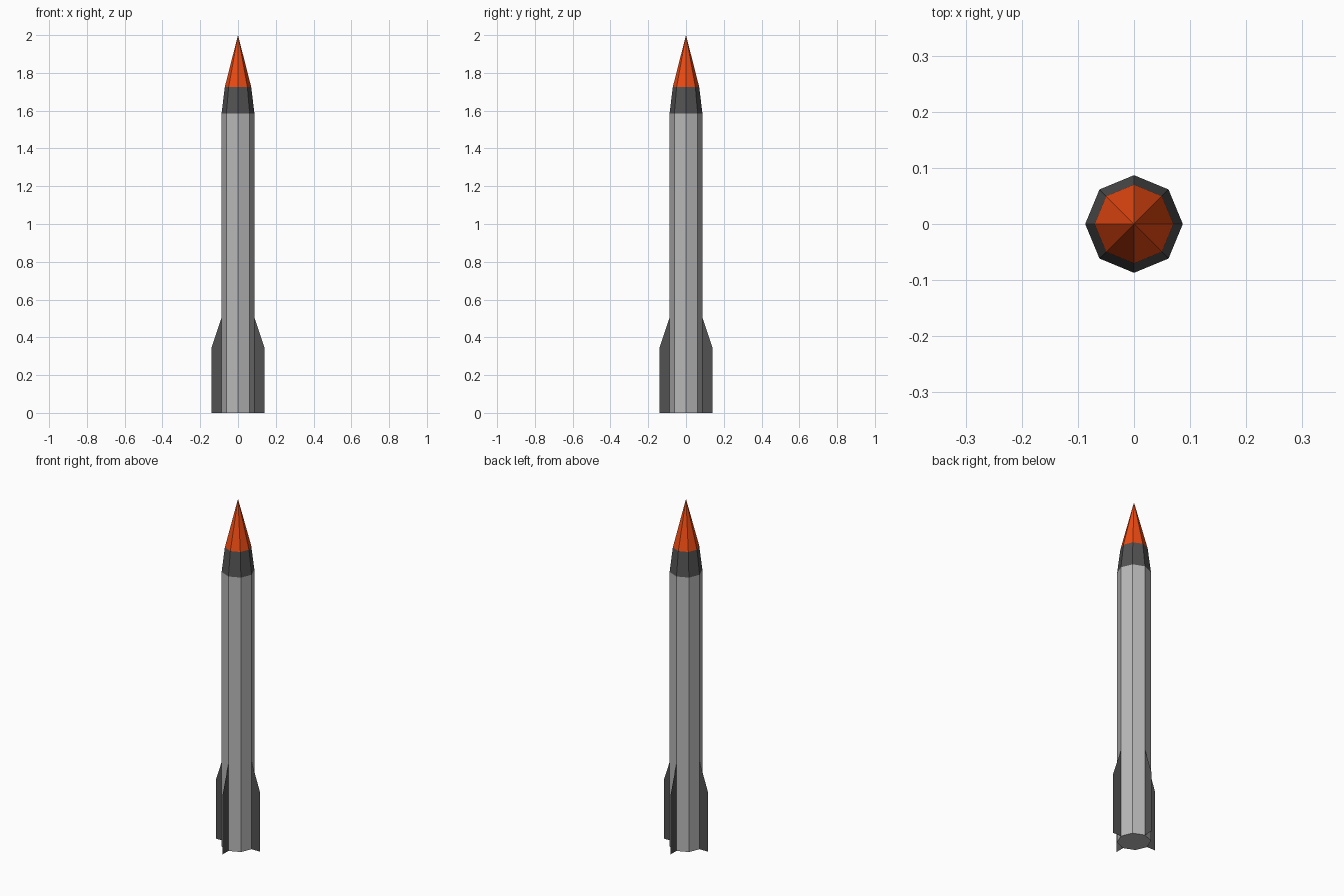
import bpy, bmesh
from math import cos, sin, pi

if "Cube" in bpy.data.objects:
    bpy.data.objects.remove(bpy.data.objects["Cube"])

SIDES = 8
R_BODY, R_NOSE, R_FIN = 0.087, 0.07, 0.14
Z_BODY, Z_NOSE, Z_TIP = 1.585, 1.725, 2.0


def material(name, rgb):
    mat = bpy.data.materials.new(name)
    mat.diffuse_color = (*rgb, 1)
    mat.use_nodes = True
    mat.node_tree.nodes["Principled BSDF"].inputs["Base Color"].default_value = mat.diffuse_color
    return mat


def finish(bm, name, mat):
    mesh = bpy.data.meshes.new(name)
    bm.to_mesh(mesh)
    bm.free()
    mesh.materials.append(mat)
    obj = bpy.data.objects.new(name, mesh)
    bpy.context.collection.objects.link(obj)
    return obj


def ring(bm, r, z):
    return [bm.verts.new((r * cos(2 * pi * i / SIDES), r * sin(2 * pi * i / SIDES), z))
            for i in range(SIDES)]


def section(name, mat, r0, z0, r1, z1, bottom=False):
    """Eight-sided shell between two radii; r1 = 0 closes to a point."""
    bm = bmesh.new()
    low = ring(bm, r0, z0)
    high = ring(bm, r1, z1) if r1 else [bm.verts.new((0, 0, z1))] * SIDES
    for i in range(SIDES):
        j = (i + 1) % SIDES
        corners = [low[i], low[j], high[j]] + ([high[i]] if r1 else [])
        bm.faces.new(corners)
    if bottom:
        bm.faces.new(low[::-1])
    return finish(bm, name, mat)


light = material("light_grey", (0.48, 0.48, 0.48))
dark = material("dark_grey", (0.085, 0.085, 0.085))
orange = material("orange", (0.85, 0.07, 0.006))

# Body tube, tapered collar and pointed nose
section("body", light, R_BODY, 0, R_BODY, Z_BODY, bottom=True)
section("nose_collar", dark, R_BODY, Z_BODY, R_NOSE, Z_NOSE)
section("nose_tip", orange, R_NOSE, Z_NOSE, 0, Z_TIP)

# Four paper-thin fins along the x and y axes
fin_profile = [(R_BODY, 0), (R_FIN, 0), (R_FIN, 0.345), (R_BODY, 0.505)]
for k in range(4):
    a = k * pi / 2
    bm = bmesh.new()
    bm.faces.new([bm.verts.new((r * cos(a), r * sin(a), z)) for r, z in fin_profile])
    finish(bm, f"fin_{k + 1}", dark)
